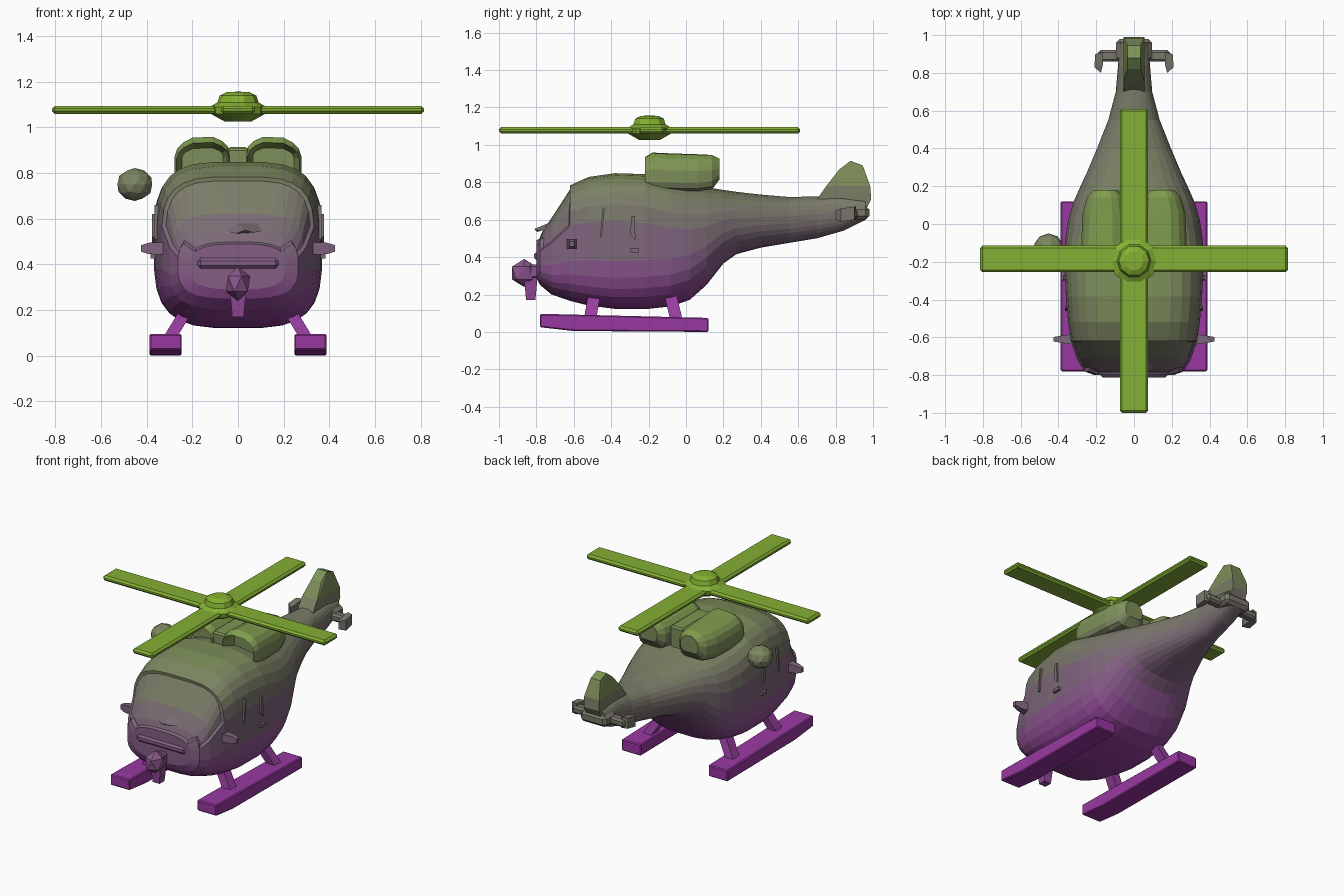
import bpy, bmesh
from math import sin, cos, pi
from mathutils import Vector, Matrix

if "Cube" in bpy.data.objects:
    bpy.data.objects.remove(bpy.data.objects["Cube"])

# Colour bands from purple (low) to green (high)
STOPS = [(0, (.33, .03, .38)), (.2, (.29, .06, .32)), (.55, (.19, .15, .17)),
         (.8, (.2, .24, .115)), (1.1, (.23, .44, .03))]
BANDS = 24


def ramp(z):
    for (a, ca), (b, cb) in zip(STOPS, STOPS[1:]):
        if z <= b:
            t = (z - a) / (b - a)
            return [p + (q - p) * t for p, q in zip(ca, cb)] + [1]
    return list(STOPS[-1][1]) + [1]


mats = []
for i in range(BANDS):
    m = bpy.data.materials.new(f"band_{i}")
    m.diffuse_color = ramp((i + .5) / BANDS * 1.16)
    m.use_nodes = True
    m.node_tree.nodes["Principled BSDF"].inputs["Base Color"].default_value = m.diffuse_color
    mats.append(m)


def finish(name, bm):
    bmesh.ops.recalc_face_normals(bm, faces=bm.faces)
    me = bpy.data.meshes.new(name)
    used = {}
    for f in bm.faces:
        b = min(BANDS - 1, max(0, int(f.calc_center_median().z / 1.16 * BANDS)))
        f.material_index = used.setdefault(b, len(used))
    bm.to_mesh(me)
    bm.free()
    for b in used:
        me.materials.append(mats[b])
    ob = bpy.data.objects.new(name, me)
    bpy.context.collection.objects.link(ob)
    return ob


def loft(sections, n):
    """Sections are (y, centre x, z low, z high, half width, squareness)."""
    bm = bmesh.new()
    rings = []
    for y, cx, z0, z1, hw, e in sections:
        ring = []
        for i in range(n):
            c, s = cos(2 * pi * (i + .5) / n), sin(2 * pi * (i + .5) / n)
            px = abs(c) ** (2 / e) * (1 if c > 0 else -1)
            pz = abs(s) ** (2 / e) * (1 if s > 0 else -1)
            ring.append(bm.verts.new((cx + hw * px, y, (z0 + z1) / 2 + (z1 - z0) / 2 * pz)))
        rings.append(ring)
    for a, b in zip(rings, rings[1:]):
        for i in range(n):
            bm.faces.new((a[i], a[(i + 1) % n], b[(i + 1) % n], b[i]))
    front = bm.faces.new(rings[0])
    bm.faces.new(rings[-1])
    bmesh.ops.recalc_face_normals(bm, faces=bm.faces)
    return bm, front


def hull(name, pts, bevel=0):
    bm = bmesh.new()
    for p in pts:
        bm.verts.new(p)
    bmesh.ops.convex_hull(bm, input=bm.verts)
    bmesh.ops.dissolve_limit(bm, angle_limit=.02, verts=bm.verts, edges=bm.edges)
    if bevel:
        bmesh.ops.bevel(bm, geom=bm.edges[:], offset=bevel, segments=1, affect='EDGES')
    return finish(name, bm)


def box(name, x, y, z, bevel=0):
    return hull(name, [(a, b, c) for a in x for b in y for c in z], bevel)


def ball(name, loc, scale, sub=2):
    bm = bmesh.new()
    bmesh.ops.create_icosphere(bm, subdivisions=sub, radius=1)
    bmesh.ops.transform(bm, verts=bm.verts, matrix=Matrix.LocRotScale(Vector(loc), None, Vector(scale)))
    return finish(name, bm)


# Fuselage and tail boom, with a recessed windscreen
bm, _ = loft([
    (-.80, 0, .29, .49, .21, 3), (-.78, 0, .25, .54, .265, 3.2), (-.72, 0, .20, .63, .30, 3.4),
    (-.62, 0, .165, .785, .335, 3.6), (-.52, 0, .14, .83, .35, 3.6), (-.38, 0, .122, .85, .362, 3.6),
    (-.22, 0, .12, .845, .37, 3.4), (-.08, 0, .135, .81, .365, 3.1), (.02, 0, .17, .79, .35, 2.9),
    (.11, 0, .25, .775, .325, 2.7), (.2, 0, .365, .76, .285, 2.5), (.27, 0, .415, .75, .252, 2.4),
    (.4, 0, .45, .735, .197, 2.3), (.55, 0, .475, .722, .137, 2.3), (.7, 0, .50, .725, .097, 2.3),
    (.84, 0, .54, .73, .085, 2.4), (.96, 0, .60, .71, .075, 2.5)], 28)
glass = [f for f in bm.faces if f.normal.y < -.35 and f.calc_center_median().y < -.62
         and f.calc_center_median().z > .47]
bmesh.ops.inset_region(bm, faces=glass, thickness=.014, depth=-.012, use_even_offset=True)
finish("fuselage", bm)

# Tail fin, thinner toward its edge
fin = [(.68, .68), (.75, .78), (.82, .87), (.88, .915), (.945, .89), (.985, .78), (.99, .71), (.95, .63), (.8, .58)]
hull("tail_fin", [(s * (.055 if z < .8 else .035), y, z) for y, z in fin for s in (-1, 1)])
box("tail_block", (-.095, .095), (.86, .98), (.6, .675), .02)

for s, side in ((1, "right"), (-1, "left")):
    # Stabiliser arm and its swept tip
    box(f"{side}_stabiliser", sorted((s * .07, s * .19)), (.86, .92), (.605, .655), .012)
    hull(f"{side}_stabiliser_tip", [(s * x, y, z) for x, y, z0, z1 in
         ((.165, .91, .6, .67), (.205, .90, .6, .67), (.21, .83, .59, .66), (.175, .80, .6, .65), (.165, .84, .6, .66))
         for z in (z0, z1)])

    # Engine pod with a hollow intake
    bm, front = loft([
        (-.22, s * .155, .79, .945, .115, 3.4), (-.18, s * .155, .775, .97, .125, 3.2),
        (-.08, s * .155, .77, .965, .125, 3), (.06, s * .155, .765, .96, .118, 3),
        (.14, s * .15, .77, .955, .10, 2.8), (.18, s * .15, .82, .93, .065, 2.6)], 16)
    bmesh.ops.inset_region(bm, faces=[front], thickness=.024)
    bmesh.ops.translate(bm, verts=front.verts, vec=(0, .09, 0))
    # Lean the pod outward so its crest sits near the middle
    for v in bm.verts:
        v.co.z -= (abs(v.co.x) - .155) * .3 if abs(v.co.x) > .155 else (.155 - abs(v.co.x)) * .22
    finish(f"{side}_engine", bm)

    # Landing skid
    hull(f"{side}_skid", [(s * x, y, z) for x in (.247, .388)
         for y, z in ((-.78, .025), (-.78, .095), (-.70, .095), (-.6, .078), (-.6, .005), (.12, 0), (.12, .075))], .006)
    for part, y0, y1 in (("front", -.515, -.485), ("rear", -.05, -.09)):
        hull(f"{side}_{part}_strut", [(s * (x + dx), y + dy, z) for x, y, z in ((.31, y0, .06), (.21, y1, .225))
             for dx in (-.03, .03) for dy in (-.033, .033)])

    # Front side vane, door handle and door seams
    hull(f"{side}_vane", [(s * x, y, z) for x, h, d in ((.31, .028, .03), (.39, .025, .018), (.425, .014, .012))
         for y in (-.61 - d, -.61 + d) for z in (.47 - h, .47 + h)])
    box(f"{side}_handle", sorted((s * .35, s * .383)), (-.30, -.25), (.425, .445))
    hull(f"{side}_front_seam", [(s * x, y, z) for x in (.34, .366) for y, z in
         ((-.46, .51), (-.45, .51), (-.435, .66), (-.445, .66))])
    hull(f"{side}_rear_seam", [(s * x, y, z) for x in (.34, .376) for y, z in
         ((-.30, .52), (-.27, .49), (-.275, .62), (-.29, .62))])

# Fairing between the engines
box("engine_fairing", (-.05, .05), (-.2, .1), (.75, .91), .01)

# Round side lamp
ball("side_lamp", (-.452, -.13, .75), (.08, .08, .072))

# Nose turret with its short barrel
ball("nose_turret", (0, -.865, .315), (.06, .078, .075), 1)
hull("nose_barrel", [(x * w, -.83 + y * w, z) for z, w in ((.17, .025), (.29, .036)) for x in (-1, 1) for y in (-1, 1)])
box("turret_mount", (-.04, .04), (-.84, -.76), (.285, .36), .01)

# Nose ledge and windscreen bump
box("nose_ledge", (-.19, .19), (-.812, -.74), (.37, .44), .025)
hull("windscreen_bump", [(-.05, -.76, .545), (.11, -.76, .545), (.07, -.79, .54), (-.01, -.795, .535),
                         (.08, -.74, .58), (0, -.74, .58), (.03, -.81, .55)])

# Rotor blades
box("side_blades", (-.815, .815), (-.255, -.115), (1.06, 1.095), .012)
box("long_blades", (-.075, .075), (-1, .61), (1.06, 1.095), .012)

# Rotor hub, turned profile
bm = bmesh.new()
prof = [(0, 1.025), (.06, 1.027), (.12, 1.06), (.125, 1.09), (.09, 1.11), (.08, 1.14), (.05, 1.155), (0, 1.157)]
vs = [bm.verts.new((r, 0, z)) for r, z in prof]
es = [bm.edges.new(p) for p in zip(vs, vs[1:])]
bmesh.ops.spin(bm, geom=vs + es, cent=(0, 0, 0), axis=(0, 0, 1), angle=2 * pi, steps=10)
bmesh.ops.remove_doubles(bm, verts=bm.verts, dist=1e-4)
bmesh.ops.translate(bm, verts=bm.verts, vec=(0, -.195, 0))
finish("rotor_hub", bm)
